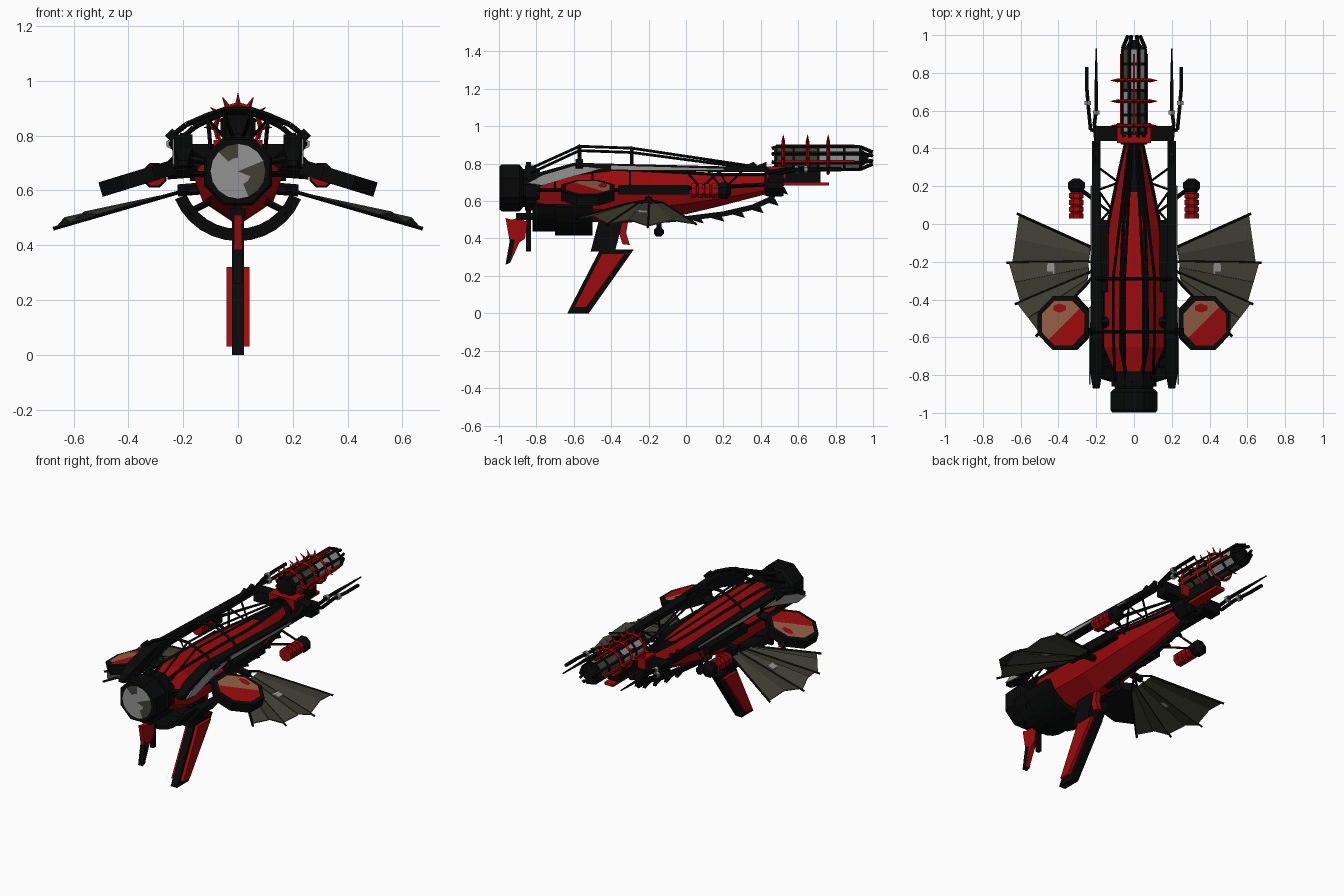
import bpy, bmesh, math
from mathutils import Vector, Matrix

if "Cube" in bpy.data.objects:
    bpy.data.objects.remove(bpy.data.objects["Cube"])

def mat(name, c):
    m = bpy.data.materials.new(name)
    m.diffuse_color = (*c, 1)
    m.use_nodes = True
    m.node_tree.nodes["Principled BSDF"].inputs["Base Color"].default_value = m.diffuse_color
    return m

BLACK = mat("black iron", (0.0025, 0.0027, 0.0027))
RED = mat("red paint", (0.34, 0.003, 0.004))
OLIVE = mat("olive canvas", (0.05, 0.05, 0.034))
GREY = mat("grey glass", (0.29, 0.29, 0.29))
TAN = mat("tan glass", (0.30, 0.115, 0.06))

def finish(name, bm, mats, rule=None):
    bmesh.ops.recalc_face_normals(bm, faces=bm.faces)
    if rule:
        for f in bm.faces:
            f.material_index = rule(f)
    me = bpy.data.meshes.new(name)
    bm.to_mesh(me)
    bm.free()
    for m in mats:
        me.materials.append(m)
    ob = bpy.data.objects.new(name, me)
    bpy.context.collection.objects.link(ob)
    return ob

def loft(name, rings, mats, rule=None):
    """Skin closed rings of points and cap both ends."""
    bm = bmesh.new()
    vs = [[bm.verts.new(p) for p in r] for r in rings]
    n = len(vs[0])
    for a, b in zip(vs, vs[1:]):
        for i in range(n):
            bm.faces.new((a[i], a[(i + 1) % n], b[(i + 1) % n], b[i]))
    bm.faces.new(vs[0])
    bm.faces.new(vs[-1])
    return finish(name, bm, mats, rule)

def turned(name, prof, x, z, n, mats, rule=None):
    """Polygonal body along y; prof is (y, radius)."""
    return loft(name, [[(x + r * math.cos(math.tau * (i + .5) / n), y,
                         z + r * math.sin(math.tau * (i + .5) / n)) for i in range(n)]
                       for y, r in prof], mats, rule)

def rods(name, paths, r, m, n=4, tip=None):
    """Straight round bars along each path; tip gives a tapered end."""
    bm = bmesh.new()
    for pts in paths:
        for a, b in zip(pts, pts[1:]):
            a, b = Vector(a), Vector(b)
            M = Matrix.Translation((a + b) / 2) @ (b - a).to_track_quat('Z', 'Y').to_matrix().to_4x4()
            bmesh.ops.create_cone(bm, cap_ends=True, segments=n, radius1=r,
                                  radius2=r if tip is None else tip, depth=(b - a).length, matrix=M)
    return finish(name, bm, [m])

def plate(name, yz, half, m, x=0):
    """Side outline (y, z) given thickness in x."""
    return loft(name, [[(x - half, y, z) for y, z in yz], [(x + half, y, z) for y, z in yz]], [m])

def box(name, lo, hi, m):
    (x0, y0, z0), (x1, y1, z1) = lo, hi
    return plate(name, [(y0, z0), (y1, z0), (y1, z1), (y0, z1)], (x1 - x0) / 2, m, (x0 + x1) / 2)

def disc(bm, r, n, M):
    """Flat disc of two rings of faces, for painted glass."""
    bmesh.ops.create_cone(bm, cap_ends=False, segments=n, radius1=r, radius2=r * .5, depth=0, matrix=M)
    bmesh.ops.create_circle(bm, cap_ends=True, cap_tris=True, segments=n, radius=r * .5, matrix=M)

# --- hull: faceted red spindle, black deck toward the stern
SEC = [(-.80, .10, .73, .66, .55), (-.65, .165, .765, .66, .49), (-.3, .16, .765, .66, .485),
       (0, .135, .75, .67, .53), (.17, .10, .74, .675, .57), (.46, .035, .74, .69, .645)]
def hull_ring(y, w, zt, zm, zb):
    half = [(.42 * w, zt), (w, zm), (.78 * w, zm * .4 + zb * .6), (.12 * w, zb)]
    return [(x, y, z) for x, z in half] + [(-x, y, z) for x, z in reversed(half)]
loft("hull", [hull_ring(*s) for s in SEC], [RED, BLACK],
     lambda f: 1 if f.normal.z > .9 and f.calc_center_median().y > .17 else 0)
for s, side in ((1, "right"), (-1, "left")):
    rods(f"hull_deck_edge_{side}", [[(s * .42 * w, y, zt) for y, w, zt, zm, zb in SEC]], .010, BLACK)
    rods(f"hull_waist_{side}", [[(s * w, y, zm) for y, w, zt, zm, zb in SEC]], .011, BLACK)

# --- nose drum with grey and olive glass
turned("nose_drum", [(-.998, .125), (-.985, .135), (-.89, .135), (-.87, .11), (-.78, .115)], 0, .67, 8, [BLACK])
bm = bmesh.new()
disc(bm, .1, 16, Matrix.Translation((0, -1, .67)) @ Matrix.Rotation(math.pi / 2, 4, 'X'))
def patch(f):
    c = f.calc_center_median()
    u, v = c.x, c.z - .67
    return 1 if (u > .015 and v < -.04) or (u > .03 and abs(v) < .02) or (-.05 < u < 0 and v > .05) else 0
finish("nose_glass", bm, [GREY, OLIVE], patch)
turned("nose_collar", [(-.86, .13), (-.80, .13)], 0, .67, 8, [BLACK])
box("nose_clamp", (-.012, -.855, .33), (.012, -.83, .81), BLACK)

# --- curved chin armour under the bow
def chin(r0, r1, y0, y1, name):
    a = [math.radians(203 + 134 * i / 12) for i in range(13)]
    out = [(r1 * math.cos(t), r1 * math.sin(t)) for t in a]
    inn = [(r0 * math.cos(t), r0 * math.sin(t)) for t in reversed(a)]
    loft(name, [[(x, y, .665 + z) for x, z in out + inn] for y in (y0, y1)], [BLACK])
chin(.205, .228, -.82, -.66, "chin_armour_front")
chin(.215, .25, -.70, -.5, "chin_armour_back")
rods("chin_struts", [[(s * .1, y, .56), (s * .18, y, .52)] for s in (1, -1) for y in (-.75, -.6)], .012, BLACK)

# --- ventral fin, pylon, rudder, claw and ball turret
plate("fin_pylon", [(-.51, .33), (-.38, .33), (-.33, .52), (-.46, .52)], .022, BLACK)
plate("fin_frame", [(-.635, 0), (-.52, 0), (-.28, .34), (-.46, .34)], .022, BLACK)
plate("fin_panel", [(-.6, .03), (-.535, .03), (-.325, .32), (-.45, .32)], .042, RED)
plate("rudder", [(-.94, .37), (-.965, .51), (-.93, .5), (-.9, .51), (-.85, .49), (-.86, .4), (-.89, .38), (-.94, .27)], .014, RED)
plate("rudder_edge", [(-.965, .26), (-.94, .27), (-.915, .39), (-.94, .4)], .016, BLACK)
box("rudder_mount", (-.03, -.91, .50), (.03, -.5, .535), BLACK)
plate("belly_claw", [(-.355, .49), (-.31, .49), (-.32, .43), (-.3, .365), (-.34, .37), (-.355, .42)], .016, RED)
rods("turret_stem", [[(0, -.145, .54), (0, -.145, .44)]], .014, BLACK, 8)
turned("turret_ball", [(-.172, .01), (-.16, .025), (-.13, .025), (-.118, .01)], 0, .435, 8, [BLACK])

# --- toothed keel sweeping up to the stern
KEEL = [(-.25, .49), (0, .51), (.2, .535), (.35, .57), (.44, .61), (.51, .7)]
plate("keel_strip", [(y, z + .01) for y, z in KEEL] + [(y + .015, z - .015) for y, z in reversed(KEEL)], .014, BLACK)
for i, (y, z) in enumerate([(.04, .505), (.15, .515), (.26, .535), (.36, .56), (.44, .60), (.49, .66)]):
    plate(f"keel_tooth_{i}", [(y - .035, z), (y + .035, z + .015), (y + .055, z - .025)], .01, BLACK)

# --- stern collar and cross beam
turned("stern_collar", [(.42, .075), (.45, .085), (.52, .08)], 0, .70, 8, [BLACK])
box("stern_beam", (-.2, .44, .70), (.2, .52, .77), BLACK)
box("stern_block", (-.09, .43, .72), (.09, .535, .785), RED)

# --- paired details, mirrored
for s, side in ((1, "right"), (-1, "left")):
    # long outrigger rail with grey flank
    R = [(-.87, .69, .71, .018), (-.78, .68, .755, .034), (-.6, .735, .805, .034), (-.4, .76, .80, .028), (.44, .755, .78, .022)]
    loft(f"rail_{side}", [[(s * .2 - w, y, a), (s * .2 + w, y, a), (s * .2 + w, y, b), (s * .2 - w, y, b)]
                          for y, a, b, w in R], [BLACK])
    plate(f"rail_flank_{side}", [(-.85, .695), (-.76, .685), (-.56, .745), (-.44, .775), (-.6, .787), (-.76, .74)],
          .004, GREY, s * .235)
    plate(f"rail_inlay_{side}", [(-.4, .768), (.2, .765), (.2, .773), (-.4, .79)], .004, GREY, s * .227)
    plate(f"rail_fin_{side}", [(.2, .775), (.43, .76), (.43, .81), (.38, .79), (.36, .81), (.31, .785)], .012, BLACK, s * .2)
    # truss between rail and hull
    zig = [(.19, .3, .76), (.08, .22, .68), (.19, .18, .76), (.12, .08, .67), (.19, 0, .76)]
    rods(f"truss_{side}", [[(s * x, y, z) for x, y, z in zig]] +
         [[(s * .15, y, .67), (s * .2, y, .76)] for y in (-.3, -.5, -.7)], .006, BLACK)
    rods(f"bow_strut_{side}", [[(s * .1, -.83, .7), (s * .2, -.8, .72)]], .012, BLACK)
    # canopy cage bars
    bars = [[(.1, -.83, .75), (.11, -.57, .87), (.11, -.29, .86), (.025, .43, .765)],
            [(.05, -.83, .775), (.05, -.57, .893), (.05, -.29, .883), (.012, .43, .775)]]
    rods(f"cage_bars_{side}", [[(s * x, y, z) for x, y, z in b] for b in bars], .0075, BLACK)
    rods(f"cage_foot_{side}", [[(s * .24, -.59, .8), (s * .24, -.55, .8)]], .026, BLACK)
    # stern prongs
    rods(f"prongs_{side}", [[(s * x, y, .75 + .02 * (y > .5)) for x, y in p] for p in
         ([(.2, .42), (.21, .53), (.2, .6), (.2, .72)], [(.17, .48), (.23, .5), (.24, .6), (.25, .72), (.25, .83)])], .011, BLACK, 6)
    rods(f"prong_tip_{side}", [[(s * .2, .7, .77), (s * .2, .93, .77)]], .011, BLACK, 6, .004)
    rods(f"prong_bands_{side}", [[(s * .245, .63, .77), (s * .245, .65, .77)], [(s * .2, .58, .77), (s * .2, .6, .77)]], .019, GREY, 6)
    # ribbed lantern on its arm
    prof = []
    for i in range(4):
        y = .03 + i * .036
        prof += [(y, .042), (y + .024, .042), (y + .026, .034), (y + .034, .034)]
    turned(f"lantern_{side}", prof, s * .305, .655, 8, [RED])
    turned(f"lantern_cap_{side}", [(.17, .034), (.19, .048), (.22, .048), (.24, .02)], s * .305, .655, 8, [BLACK])
    rods(f"lantern_arm_{side}", [[(s * .19, .12, .76), (s * .3, .2, .66)], [(s * .11, .05, .66), (s * .3, .19, .66)]], .007, BLACK)
    box(f"flank_beam_{side}", (s * .155 - .02, -.36, .635), (s * .155 + .02, .02, .685), BLACK)
    # octagonal side pod, sloping outwards, half-tan glass with a red spot
    M = Matrix.Translation((s * .365, -.525, .645)) @ Matrix.Rotation(s * math.radians(17), 4, 'Y')
    E = Matrix.Rotation(math.pi / 8, 4, 'Z')
    bm = bmesh.new()
    bmesh.ops.create_cone(bm, cap_ends=True, segments=8, radius1=.155, radius2=.155, depth=.055, matrix=M @ E)
    finish(f"pod_rim_{side}", bm, [BLACK])
    bm = bmesh.new()
    bmesh.ops.create_circle(bm, cap_ends=True, segments=8, radius=.128, matrix=M @ Matrix.Translation((0, 0, .031)) @ E)
    bmesh.ops.bisect_plane(bm, geom=bm.verts[:] + bm.edges[:] + bm.faces[:], plane_co=(s * .365, -.525, .67), plane_no=(1, -1, 0))
    finish(f"pod_glass_{side}", bm, [RED, TAN],
           lambda f: 1 if f.calc_center_median().x - s * .365 < f.calc_center_median().y + .525 else 0)
    bm = bmesh.new()
    bmesh.ops.create_circle(bm, cap_ends=True, segments=6, radius=.04,
                            matrix=M @ Matrix.Translation((-.02, .08, .034)) @ Matrix.Diagonal((1, .6, 1, 1)))
    finish(f"pod_spot_{side}", bm, [RED])
    rods(f"pod_arm_{side}", [[(s * .13, -.52, .68), (s * .26, -.52, .67)]], .03, BLACK)
    # folding canvas wing: four ribs and three pleated, scalloped panels
    ribs = [((.23, -.12), (.62, .055)), ((.24, -.2), (.675, -.205)), ((.24, -.26), (.63, -.425)), ((.25, -.32), (.52, -.595))]
    h = lambda x, k=0: .598 - .29 * (x - .2) + k
    rods(f"wing_ribs_{side}", [[(s * .17, -.2, .605), (s * a[0], a[1], h(a[0])), (s * b[0], b[1], h(b[0]))] for a, b in ribs], .007, BLACK)
    bm = bmesh.new()
    for (a, b), (c, d) in zip(ribs, ribs[1:]):
        a, b, c, d = map(Vector, (a, b, c, d))
        e, f = a.lerp(b, .97), c.lerp(d, .93)
        mid, root = (e + f) / 2, (a + c) / 2
        for quad in ((a, e, mid, root), (root, mid, f, c)):
            bm.faces.new([bm.verts.new((s * p.x, p.y, h(p.x, .025 if p is mid else 0))) for p in quad])
    ob = finish(f"wing_canvas_{side}", bm, [OLIVE])
    ob.modifiers.new("thickness", 'SOLIDIFY').thickness = .005
    loft(f"wing_patch_{side}", [[(s * x, y, h(x, k)) for x, y in ((.42, -.265), (.46, -.265), (.46, -.205), (.42, -.205))]
                                for k in (.010, .017)], [GREY])
    rods(f"wing_mount_{side}", [[(s * .1, -.2, .61), (s * .22, -.2, .6)]], .022, BLACK, 6)

# --- cage hoops over the deck
arch = [(-.24, .8), (-.19, .84), (-.11, .875), (-.05, .895), (.05, .895), (.11, .875), (.19, .84), (.24, .8)]
for y, k, nm in ((-.57, 0, "front"), (-.29, -.01, "back")):
    rods(f"cage_hoop_{nm}", [[(x * (1 if y < -.5 else .85), y, z + k) for x, z in arch]], .010, BLACK)

# --- stern gun: glazed barrel, black staves, red spiked hoops
ZC = .83
turned("gun_barrel", [(.47, .064), (.7, .064), (.93, .064)], 0, ZC, 8, [OLIVE, GREY, BLACK],
       lambda f: 2 if abs(f.normal.y) > .9 else
       (1 if (f.normal.x + f.normal.z * .7 < .2) == (f.calc_center_median().y < .7) else 0))
for i in range(8):
    t = math.tau * (i + .5) / 8
    P = lambda r, y: (r * math.cos(t), y, ZC + r * math.sin(t))
    rods(f"gun_stave_{i}", [[P(.055, .46), P(.065, .49), P(.065, .93), P(.034, .998)]], .010, BLACK)
for y in (.475, .57, .7, .84, .925):
    turned(f"gun_band_{int(y * 1000)}", [(y, .069), (y + .014, .069)], 0, ZC, 8, [BLACK])
turned("gun_muzzle", [(.93, .055), (.975, .022)], 0, ZC, 8, [BLACK])
for j, y in enumerate((.52, .65, .76)):
    ring = [(.083 * math.cos(math.tau * i / 12), y, ZC + .083 * math.sin(math.tau * i / 12)) for i in range(13)]
    rods(f"gun_hoop_{j}", [ring], .009, RED)
    spk = [math.radians(a) for a in (0, 36, 63, 90, 117, 144, 180)]
    rods(f"gun_spikes_{j}", [[(.083 * math.cos(t), y, ZC + .083 * math.sin(t)),
                              (.125 * math.cos(t), y, ZC + .125 * math.sin(t))] for t in spk], .011, RED, 4, .001)
box("gun_top_strip", (-.006, .48, .88), (.006, .9, .903), RED)
for s, side in ((1, "right"), (-1, "left")):
    box(f"gun_side_strip_{side}", (s * .068 - .007, .48, .805), (s * .068 + .007, .9, .82), RED)
box("gun_cradle", (-.04, .5, .70), (.04, .72, .765), BLACK)
box("gun_cradle_bar", (-.03, .5, .683), (.03, .765, .7), RED)
